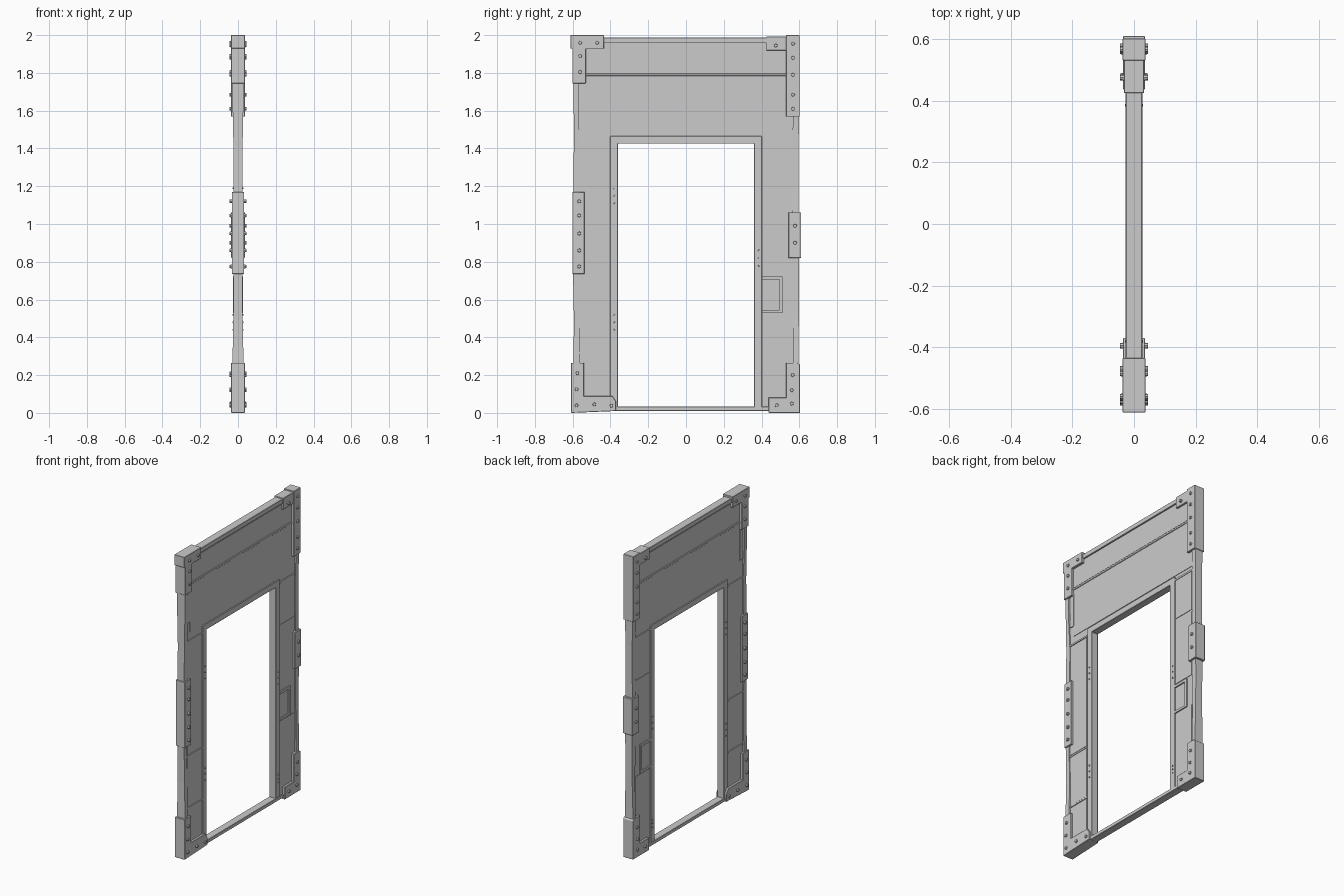
import bpy, bmesh, math, random
from mathutils import Matrix

if "Cube" in bpy.data.objects:
    bpy.data.objects.remove(bpy.data.objects["Cube"])

random.seed(4)


def finish(bm, name, bevel=0):
    bmesh.ops.recalc_face_normals(bm, faces=bm.faces)
    me = bpy.data.meshes.new(name)
    bm.to_mesh(me)
    bm.free()
    ob = bpy.data.objects.new(name, me)
    bpy.context.collection.objects.link(ob)
    if bevel:
        m = ob.modifiers.new("bevel", 'BEVEL')
        m.width, m.segments = bevel, 1
    return ob


def prism(name, pts, h, bevel=0.0):
    """Extrude a (y, z) outline from x = -h to x = +h."""
    bm = bmesh.new()
    a = [bm.verts.new((-h, y, z)) for y, z in pts]
    b = [bm.verts.new((h, y, z)) for y, z in pts]
    bm.faces.new(a)
    bm.faces.new(b[::-1])
    n = len(pts)
    for i in range(n):
        j = (i + 1) % n
        bm.faces.new((a[i], b[i], b[j], a[j]))
    return finish(bm, name, bevel)


def slab(name, y0, y1, z0, z1, h, bevel=0.0):
    return prism(name, [(y0, z0), (y1, z0), (y1, z1), (y0, z1)], h, bevel)


def beam(name, s):
    """Slightly uneven edge post, thicker at its ends."""
    bm = bmesh.new()
    rings = []
    for z, h in ((0.01, .03), (0.28, .029), (0.5, .025), (0.75, .025), (1.0, .027),
                 (1.2, .024), (1.4, .024), (1.6, .028), (1.985, .03)):
        o = s * (0.597 + random.uniform(-.004, .002))
        i = s * (0.565 + random.uniform(-.004, .004))
        rings.append([bm.verts.new(p) for p in ((-h, i, z), (h, i, z), (h, o, z), (-h, o, z))])
    for r, q in zip(rings, rings[1:]):
        for k in range(4):
            bm.faces.new((r[k], r[(k + 1) % 4], q[(k + 1) % 4], q[k]))
    bm.faces.new(rings[0])
    bm.faces.new(rings[-1])
    return finish(bm, name)


def bolts(name, spots, r, x0, x1, sides):
    """Studs on both faces, from depth x0 to depth x1."""
    bm = bmesh.new()
    for y, z in spots:
        for s in (-1, 1):
            mat = Matrix.Translation((s * (x0 + x1) / 2, y, z)) @ Matrix.Rotation(s * math.pi / 2, 4, 'Y')
            bmesh.ops.create_cone(bm, cap_ends=True, segments=sides, radius1=r,
                                  radius2=r * 0.8, depth=x1 - x0, matrix=mat)
    return finish(bm, name)


# Wall sheet with the doorway cut out
prism("wall_sheet", [(-.58, .02), (-.37, .02), (-.37, 1.44), (.37, 1.44), (.37, .02),
                     (.58, .02), (.58, 1.97), (-.58, 1.97)], 0.018)

# Door surround and threshold
prism("door_surround", [(-.402, .01), (-.36, .01), (-.36, 1.425), (.36, 1.425), (.36, .01),
                        (.402, .01), (.402, 1.465), (-.402, 1.465)], 0.024, 0.002)
slab("threshold", -.57, .57, .01, .033, 0.025, 0.002)

# Edge posts and top rail
beam("left_post", -1)
beam("right_post", 1)
slab("top_rail", -.58, .58, 1.957, 1.987, 0.027, 0.002)

# Facing plates above the door
slab("upper_band", -.555, .555, 1.80, 1.95, 0.021)
slab("band_strip", -.56, .56, 1.783, 1.797, 0.025, 0.002)
slab("lintel_plate", -.53, .56, 1.47, 1.783, 0.021)

# Jamb plates, with seams left between them
slab("left_slim_plate", -.562, -.528, 1.54, 1.76, 0.024)
for i, (z0, z1) in enumerate(((.09, .31), (.325, .655), (.67, 1.41))):
    slab("left_jamb_plate_%d" % i, -.556, -.41, z0, z1, 0.021)
for i, (z0, z1) in enumerate(((.03, .525), (.73, 1.16), (1.175, 1.435))):
    slab("right_jamb_plate_%d" % i, .41, .556, z0, z1, 0.021)
for i, z in enumerate((.317, .66, 1.417)):
    slab("left_jamb_strip_%d" % i, -.565, -.402, z - .005, z + .005, 0.024)
slab("right_jamb_strip", .402, .56, 1.435, 1.447, 0.024)

# Small framed hatch in the right jamb
slab("hatch_bottom", .402, .512, .53, .545, 0.026)
slab("hatch_top", .402, .512, .705, .722, 0.026)
slab("hatch_side", .495, .512, .545, .705, 0.026)

# Corner brackets
prism("top_left_bracket", [(-.612, 1.93), (-.602, 1.93), (-.602, 1.745), (-.53, 1.745), (-.53, 1.928),
                           (-.435, 1.928), (-.435, 2.0), (-.612, 2.0)], 0.037, 0.002)
slab("top_right_bracket", .53, .602, 1.568, 2.0, 0.037, 0.002)
slab("top_right_flange", .425, .535, 1.918, 1.993, 0.033, 0.002)
prism("bottom_left_bracket", [(-.608, 0), (-.37, .01), (-.37, .06), (-.39, .09), (-.54, .09),
                              (-.54, .265), (-.608, .265)], 0.036, 0.002)
prism("bottom_right_bracket", [(.437, 0), (.604, 0), (.604, .255), (.59, .265), (.53, .265),
                               (.53, .082), (.437, .082)], 0.036, 0.002)

# Clamps half way up the posts
slab("left_clamp", -.602, -.538, .735, 1.17, 0.033, 0.002)
slab("right_clamp", .543, .61, .82, 1.062, 0.036, 0.002)

# Bolts
spots = [(-.56, 1.96), (-.47, 1.96), (-.56, 1.89), (-.56, 1.805), (.475, 1.945),
         (-.575, .21), (-.58, .125), (-.58, .04), (-.485, .045), (-.395, .038),
         (.565, .2), (.56, .12), (.56, .05), (.48, .04), (.577, .99), (.577, .9)]
spots += [(.567, z) for z in (1.955, 1.88, 1.79, 1.685, 1.61)]
spots += [(-.565, z) for z in (1.12, 1.045, .95, .86, .775)]
bolts("bolts", spots, 0.011, 0.025, 0.045, 8)

# Small rivets on the door surround
rivets = [(-.38, z) for z in (1.19, 1.15, 1.11, .52, .48, .44)]
rivets += [(.386, z) for z in (.86, .82, .78, .18, .155, .13)]
bolts("rivets", rivets, 0.005, 0.018, 0.029, 6)
